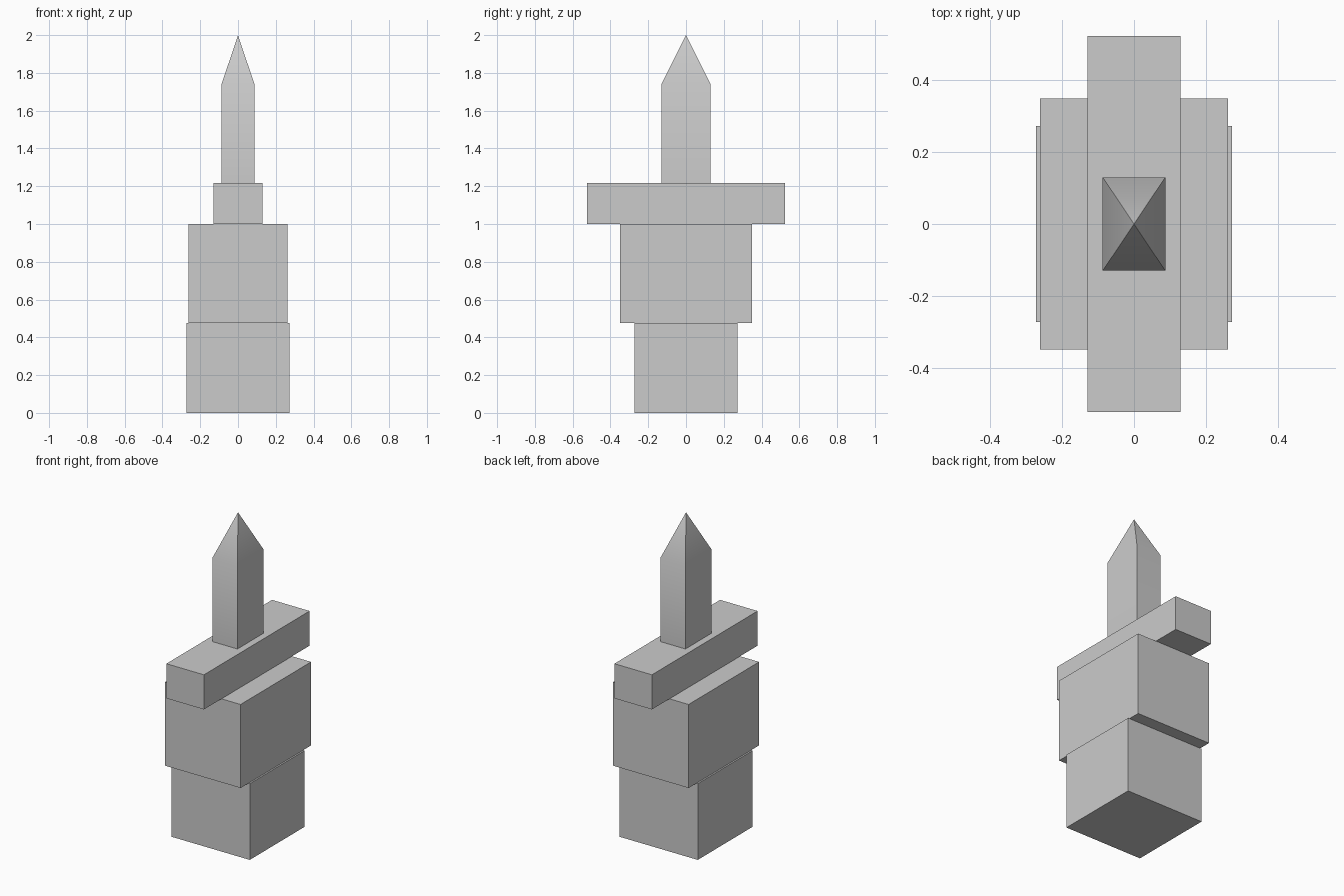
import bpy, bmesh, math
from mathutils import Matrix, Vector

default = bpy.data.objects.get("Cube")
if default:
    bpy.data.objects.remove(default, do_unlink=True)

GREY = (0.6, 0.6, 0.6, 1.0)
grey = bpy.data.materials.new("plain_grey")
grey.use_nodes = True
grey.diffuse_color = GREY
grey.node_tree.nodes["Principled BSDF"].inputs["Base Color"].default_value = GREY


def block(name, half_x, half_y, bottom, top, tip=None):
    """Box standing between two heights, optionally drawn up to a point."""
    bm = bmesh.new()
    place = Matrix.Translation((0, 0, (bottom + top) / 2))
    size = Matrix.Diagonal((2 * half_x, 2 * half_y, top - bottom, 1))
    bmesh.ops.create_cube(bm, size=1, matrix=place @ size)
    if tip is not None:
        bm.normal_update()
        cap = max(bm.faces, key=lambda f: f.calc_center_median().z)
        peak = bmesh.ops.poke(bm, faces=[cap])["verts"][0]
        peak.co = Vector((0, 0, tip))
    bmesh.ops.recalc_face_normals(bm, faces=bm.faces)
    mesh = bpy.data.meshes.new(name)
    bm.to_mesh(mesh)
    bm.free()
    mesh.materials.append(grey)
    obj = bpy.data.objects.new(name, mesh)
    bpy.context.collection.objects.link(obj)
    return obj


# Stacked blocks from the ground up
block("base_block", 0.272, 0.272, 0.0, 0.477)
block("body_block", 0.262, 0.349, 0.477, 1.0)
block("cross_bar", 0.13, 0.523, 1.0, 1.217)

# Pointed spike, softly blended between its walls and slopes
spike = block("spike", 0.087, 0.13, 1.217, 1.74, tip=2.0)
bpy.ops.object.select_all(action='DESELECT')
spike.select_set(True)
bpy.context.view_layer.objects.active = spike
bpy.ops.object.shade_smooth_by_angle(angle=math.radians(30))
